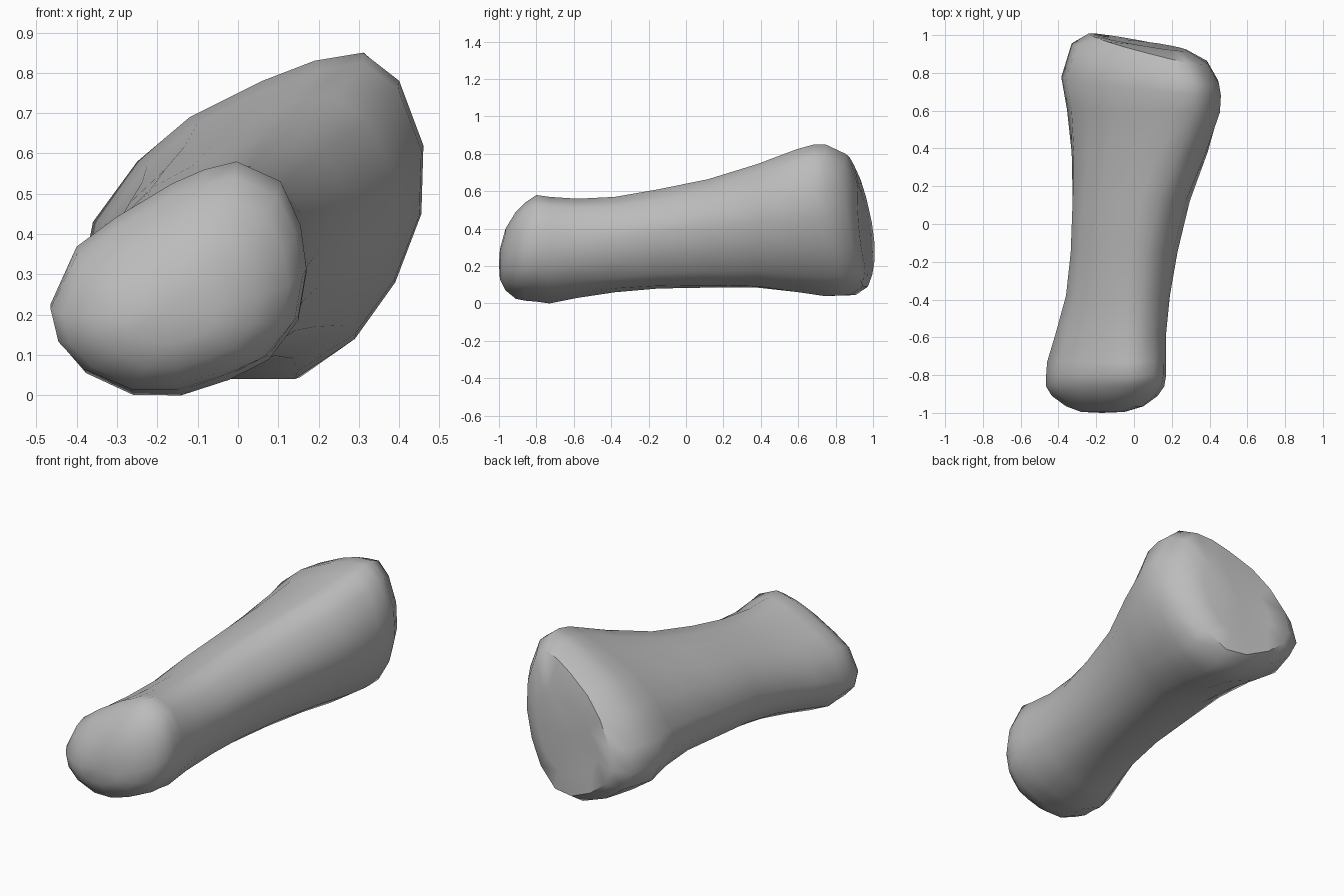
import bpy
import bmesh

cube = bpy.data.objects.get("Cube")
if cube:
    bpy.data.objects.remove(cube, do_unlink=True)

# Cross-sections (x, z) of the small head, the shaft and the broad base, clockwise from the top
HEAD = [(0, .58), (.11, .53), (.16, .42), (.175, .31), (.155, .19), (.08, .09), (-.02, .04), (-.14, 0),
        (-.26, 0), (-.38, .055), (-.445, .13), (-.465, .22), (-.4, .365), (-.3, .44), (-.16, .525), (-.08, .56)]
SHAFT = [(.09, .64), (.17, .58), (.235, .5), (.26, .4), (.225, .28), (.17, .17), (.08, .1), (-.04, .085),
         (-.16, .1), (-.27, .17), (-.32, .26), (-.325, .35), (-.28, .46), (-.2, .54), (-.09, .6), (0, .63)]
BASE = [(.31, .85), (.4, .78), (.46, .62), (.455, .45), (.39, .28), (.29, .14), (.14, .04), (-.02, .04),
        (-.2, .11), (-.33, .2), (-.385, .3), (-.36, .43), (-.25, .58), (-.12, .69), (.06, .78), (.19, .83)]

# Stations along the bone: y, left x, right x, bottom z, top z, lean of the ring
STATIONS = [
    (-.995, -.28, -.05, .13, .29, 0),
    (-.965, -.36, .05, .07, .4, 0),
    (-.91, -.435, .125, .025, .49, 0),
    (-.86, -.465, .16, .015, .54, 0),
    (-.8, -.465, .17, .01, .58, 0),
    (-.73, -.46, .17, 0, .57, 0),
    (-.58, -.415, .17, .03, .56, 0),
    (-.38, -.36, .19, .06, .57, 0),
    (-.15, -.335, .23, .08, .61, 0),
    (.12, -.325, .295, .085, .665, 0),
    (.38, -.33, .39, .085, .745, 0),
    (.6, -.355, .455, .06, .825, .02),
    (.73, -.385, .46, .04, .85, .12),
    (.85, -.33, .45, .045, .85, .27),
    (.93, -.24, .39, .09, .8, .2),
    (.95, -.13, .28, .2, .63, .08),
]


def normalise(points):
    """Scale a section to fill the unit square."""
    xs, zs = zip(*points)
    return [((x - min(xs)) / (max(xs) - min(xs)), (z - min(zs)) / (max(zs) - min(zs)))
            for x, z in points]


def mix(first, second, t):
    t = min(max(t, 0), 1)
    return [(a[0] + (b[0] - a[0]) * t, a[1] + (b[1] - a[1]) * t)
            for a, b in zip(normalise(first), normalise(second))]


def make_ring(bm, y, x0, x1, z0, z1, lean):
    """Blend the sections for this station, fit them to its extents and tilt the ring."""
    blend = mix(mix(HEAD, SHAFT, (y + .75) / .55), BASE, y / .6)
    return [bm.verts.new((x0 + u * (x1 - x0), y + lean * (.5 - (2 * u + w) / 3), z0 + w * (z1 - z0)))
            for u, w in normalise(blend)]


def cap(bm, ring, point):
    centre = bm.verts.new(point)
    for i, v in enumerate(ring):
        bm.faces.new((v, ring[i - 1], centre))


# Loft the whole bone
bm = bmesh.new()
rings = [make_ring(bm, *s) for s in STATIONS]
for a, b in zip(rings, rings[1:]):
    for i in range(len(a)):
        bm.faces.new((a[i - 1], a[i], b[i], b[i - 1]))

# Rounded head and slightly hollow joint face
cap(bm, rings[0], (-.17, -1, .21))
cap(bm, rings[-1], (.05, .945, .41))
bmesh.ops.recalc_face_normals(bm, faces=bm.faces)

mesh = bpy.data.meshes.new("finger_bone")
bm.to_mesh(mesh)
bm.free()
bone = bpy.data.objects.new("finger_bone", mesh)
bpy.context.collection.objects.link(bone)

# Plain grey
grey = bpy.data.materials.new("bone_grey")
grey.use_nodes = True
colour = (.5, .5, .5, 1)
grey.diffuse_color = colour
grey.node_tree.nodes["Principled BSDF"].inputs["Base Color"].default_value = colour
mesh.materials.append(grey)

# Smooth surface with crisp rims
bpy.ops.object.select_all(action="DESELECT")
bone.select_set(True)
bpy.context.view_layer.objects.active = bone
bpy.ops.object.shade_smooth_by_angle(angle=.85)
